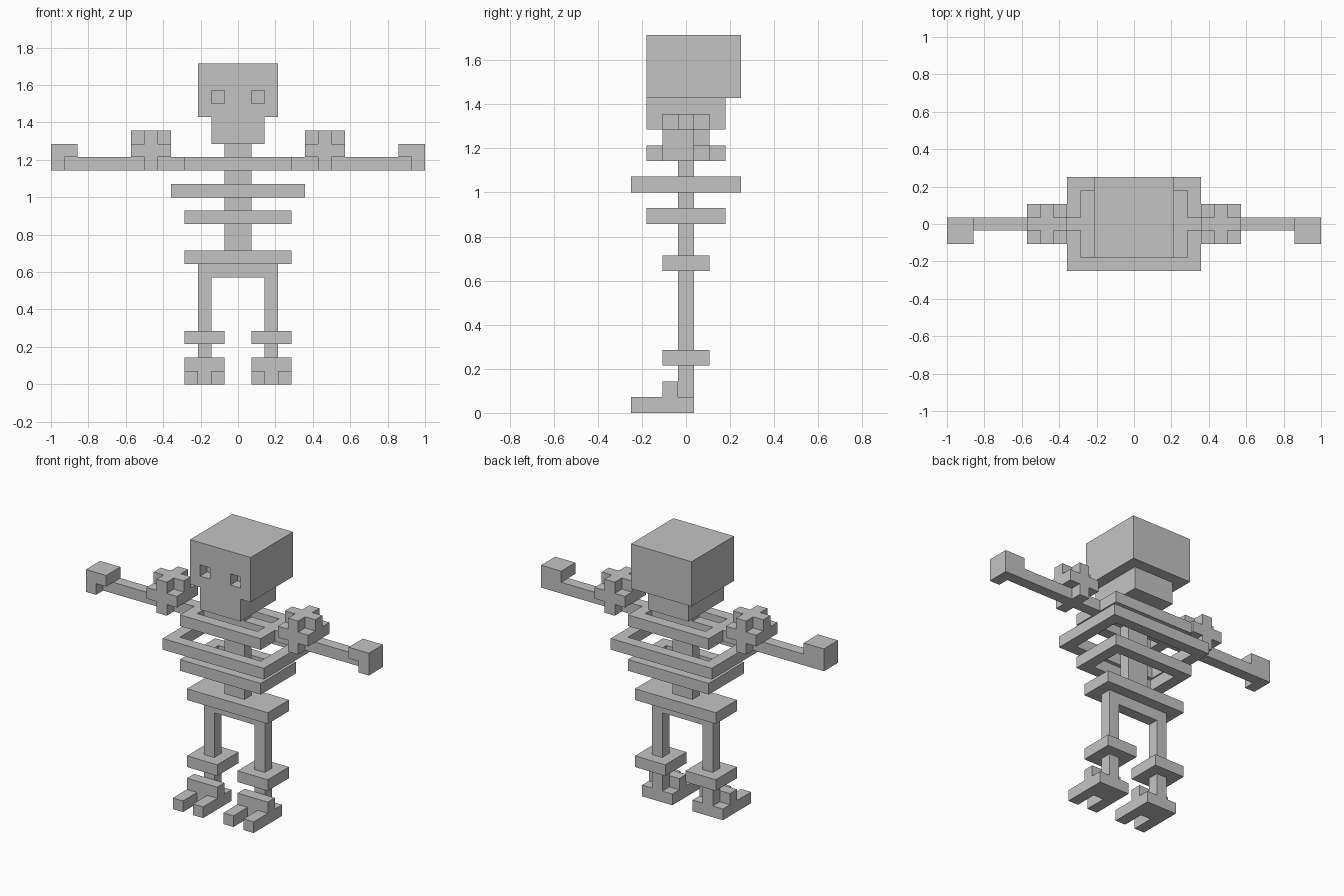
import bpy, bmesh, math
from itertools import product
from mathutils import Vector

if "Cube" in bpy.data.objects:
    bpy.data.objects.remove(bpy.data.objects["Cube"])

U = 2 / 28  # size of one block

bone = bpy.data.materials.new("bone_grey")
bone.diffuse_color = (0.55, 0.55, 0.55, 1)
bone.use_nodes = True
bone.node_tree.nodes["Principled BSDF"].inputs["Base Color"].default_value = bone.diffuse_color


def box(x0, x1, y0, y1, z0, z1):
    """Block cells in a box; y cells are centred on whole numbers (ends included)."""
    return set(product(range(x0, x1), range(y0, y1 + 1), range(z0, z1)))


def ring(w, d, z):
    """Flat rib hoop, one block wide."""
    return box(-w, w, -d, d, z, z + 1) - box(1 - w, w - 1, 1 - d, d - 1, z, z + 1)


def flip(cells):
    return {(-1 - x, y, z) for x, y, z in cells}


parts = {}

# Head with two eye sockets, and jaw
sockets = box(1, 2, -2, -2, 21, 22)
parts["skull"] = box(-3, 3, -2, 3, 20, 24) - sockets - flip(sockets)
parts["jaw"] = box(-2, 2, -2, 2, 18, 20)

# Torso
parts["spine"] = box(-1, 1, 0, 0, 10, 18)
parts["upper_rib"] = ring(4, 2, 16)
parts["middle_rib"] = ring(5, 3, 14)
parts["lower_rib"] = ring(4, 2, 12)
parts["pelvis"] = box(-4, 4, -1, 1, 9, 10)
parts["hip_bar"] = box(-3, 3, 0, 0, 8, 9)

# Shoulder: cube of blocks without its eight corners
shoulder = {c for c in box(5, 8, -1, 1, 16, 19)
            if not (c[0] != 6 and c[1] != 0 and c[2] != 17)}
# Limbs, listed for one side and mirrored
limbs = {
    "shoulder": shoulder,
    "arm": box(1, 13, 0, 0, 16, 17),
    "hand": box(12, 14, -1, 0, 17, 18) | box(13, 14, -1, 0, 16, 17),
    "leg": box(2, 3, 0, 0, 1, 8),
    "knee": box(1, 4, -1, 1, 3, 4),
    "foot": (box(1, 4, -1, 0, 0, 1) | box(1, 4, -1, -1, 1, 2)
             | box(1, 2, -3, -2, 0, 1) | box(3, 4, -3, -2, 0, 1)),
}
for name, cells in limbs.items():
    parts["left_" + name] = cells
    parts["right_" + name] = flip(cells)

# Each block belongs to one part only
filled = set()
for name in parts:
    parts[name] = parts[name] - filled
    filled |= parts[name]


def build(name, cells):
    """Skin the exposed block sides, then merge them into large flat faces."""
    bm = bmesh.new()
    verts = {}

    def vert(p):
        if p not in verts:
            x, y, z = p
            verts[p] = bm.verts.new((x * U, (y - 0.5) * U, z * U))
        return verts[p]

    for cell in cells:
        for axis, side in product(range(3), (0, 1)):
            near = list(cell)
            near[axis] += 1 if side else -1
            if tuple(near) in filled:
                continue
            a, b = (axis + 1) % 3, (axis + 2) % 3
            loop = []
            for da, db in ((0, 0), (1, 0), (1, 1), (0, 1)):
                p = list(cell)
                p[axis] += side
                p[a] += da
                p[b] += db
                loop.append(vert(tuple(p)))
            bm.faces.new(loop if side else loop[::-1])
    bmesh.ops.dissolve_limit(bm, angle_limit=math.radians(1),
                             verts=bm.verts[:], edges=bm.edges[:])
    mesh = bpy.data.meshes.new(name)
    bm.to_mesh(mesh)
    bm.free()
    mesh.materials.append(bone)
    bpy.context.collection.objects.link(bpy.data.objects.new(name, mesh))


for name, cells in parts.items():
    build(name, cells)
